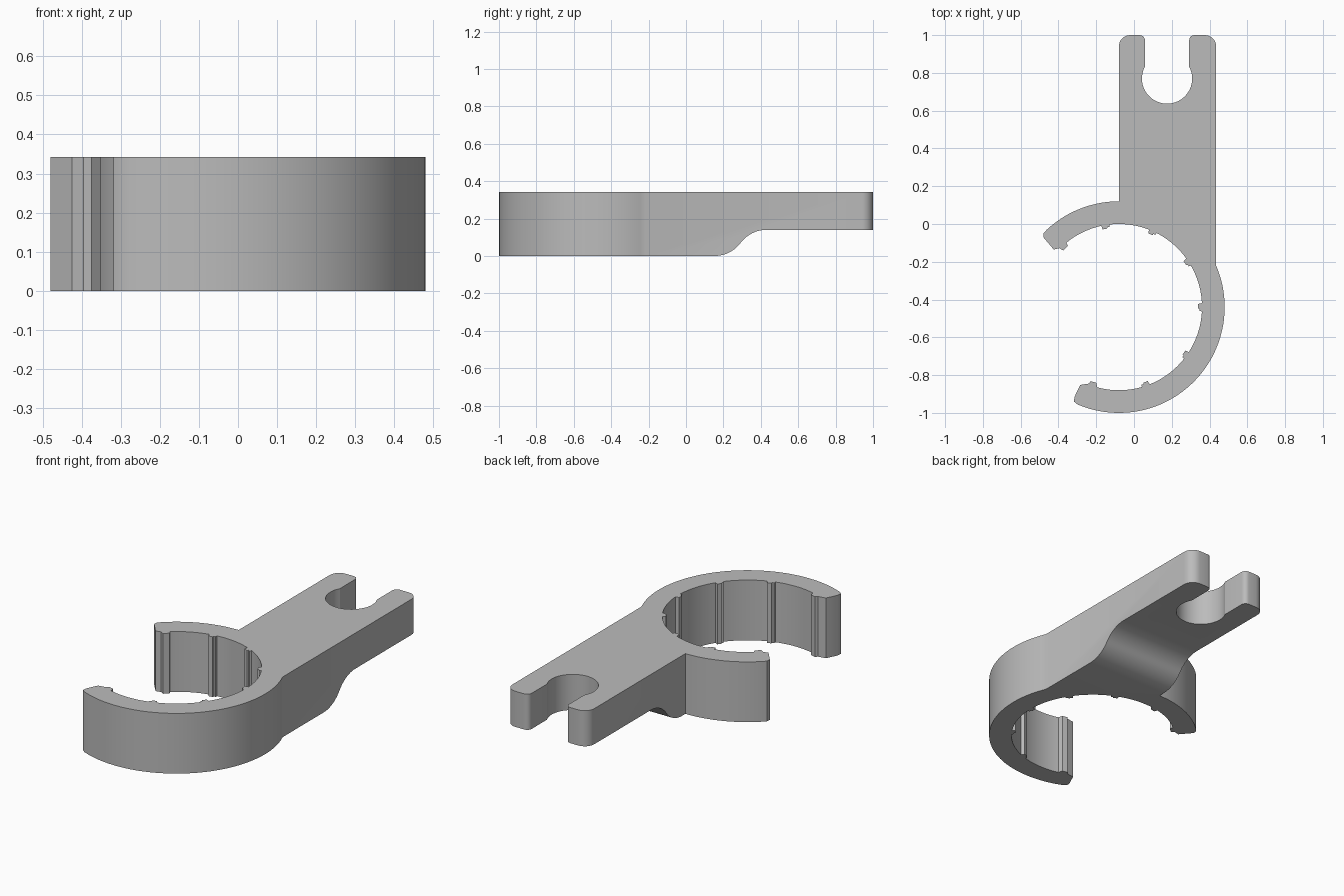
import bpy, bmesh
from math import sin, cos, radians, asin, degrees

if "Cube" in bpy.data.objects:
    bpy.data.objects.remove(bpy.data.objects["Cube"])

HEIGHT = 0.343
CX, CY, R_OUT, R_IN = -0.08, -0.44, 0.56, 0.44      # clip ring
ARM_L, ARM_R, ARM_END = -0.08, 0.435, 1.0           # handle arm
SLOT_X, SLOT_Y, SLOT_R, SLOT_HALF = 0.175, 0.77, 0.133, 0.117

grey = bpy.data.materials.new("light grey plastic")
grey.use_nodes = True
grey.diffuse_color = (0.5, 0.5, 0.5, 1)
grey.node_tree.nodes["Principled BSDF"].inputs["Base Color"].default_value = (0.5, 0.5, 0.5, 1)


def arc(cx, cy, r, a0, a1, n):
    """Points along an arc, angles in degrees."""
    angles = [radians(a0 + (a1 - a0) * i / n) for i in range(n + 1)]
    return [(cx + r * cos(a), cy + r * sin(a)) for a in angles]


def prism(name, points, to_3d, offset):
    """Extrude a flat outline into a solid."""
    bm = bmesh.new()
    face = bm.faces.new([bm.verts.new(to_3d(*p)) for p in points])
    ext = bmesh.ops.extrude_face_region(bm, geom=[face])
    moved = [v for v in ext["geom"] if isinstance(v, bmesh.types.BMVert)]
    bmesh.ops.translate(bm, verts=moved, vec=offset)
    bmesh.ops.recalc_face_normals(bm, faces=bm.faces)
    mesh = bpy.data.meshes.new(name)
    bm.to_mesh(mesh)
    bm.free()
    mesh.materials.append(grey)
    obj = bpy.data.objects.new(name, mesh)
    bpy.context.collection.objects.link(obj)
    return obj


# Outer side of the ring, from the lower tip round to the arm
join = degrees(asin((CY + 0.66) / R_OUT))
outline = arc(CX, CY, R_OUT, -113, join, 50)

# Right prong with rounded corners
big, small = 0.06, 0.028
slot_l, slot_r = SLOT_X - SLOT_HALF, SLOT_X + SLOT_HALF
outline += arc(ARM_R - big, ARM_END - big, big, 0, 90, 8)
outline += arc(slot_r + small, ARM_END - small, small, 90, 180, 5)

# Keyhole slot
mouth = degrees(asin((SLOT_R ** 2 - SLOT_HALF ** 2) ** 0.5 / SLOT_R))
outline += arc(SLOT_X, SLOT_Y, SLOT_R, mouth, -180 - mouth, 40)

# Left prong and inner corner against the ring
outline += arc(slot_l - small, ARM_END - small, small, 0, 90, 5)
outline += arc(ARM_L + big, ARM_END - big, big, 90, 180, 8)
outline += arc(CX, CY, R_OUT, 90, 133, 18)

# Upper tip with its hooked end
outline += [(-0.478, -0.048), (-0.48, -0.07), (-0.425, -0.135), (-0.395, -0.128),
            (-0.375, -0.14), (-0.35, -0.115), (-0.358, -0.1)]

# Inner side with small grip ribs
start = 127
for rib in (99.5, 66, 33, 0, -35.5, -71):
    outline += arc(CX, CY, R_IN, start, rib + 2.7, 12)
    outline += arc(CX, CY, R_IN - 0.02, rib + 2.3, rib - 1, 2)
    outline += arc(CX, CY, R_IN - 0.012, rib - 1.3, rib - 2.7, 1)
    start = rib - 3
outline += arc(CX, CY, R_IN, start, -105, 12)

# Lower tip
outline += [(-0.2, -0.84), (-0.23, -0.833), (-0.24, -0.845), (-0.285, -0.852),
            (-0.315, -0.915), (-0.318, -0.94)]

clip = prism("clip_wrench", outline, lambda x, y: (x, y, 0), (0, 0, HEIGHT))

# Curved step that thins the arm from below
R_STEP, RISE, Y0, Y1 = 0.175, 0.14, 0.152, 0.432
step = [(Y0, -0.1)]
step += arc(Y0, R_STEP, R_STEP, -90, -36.9, 12)
step += arc(Y1, RISE - R_STEP, R_STEP, 143.1, 90, 12)[1:]
step += [(1.2, RISE), (1.2, -0.1)]
cutter = prism("underside_cutter", step, lambda y, z: (-0.3, y, z), (1, 0, 0))
cutter.hide_render = True

cut = clip.modifiers.new("underside", "BOOLEAN")
cut.operation = "DIFFERENCE"
cut.solver = "EXACT"
cut.object = cutter
bpy.context.view_layer.objects.active = clip
clip.select_set(True)
bpy.ops.object.modifier_apply(modifier=cut.name)
bpy.data.objects.remove(cutter)

bpy.ops.object.shade_smooth_by_angle(angle=radians(25))
